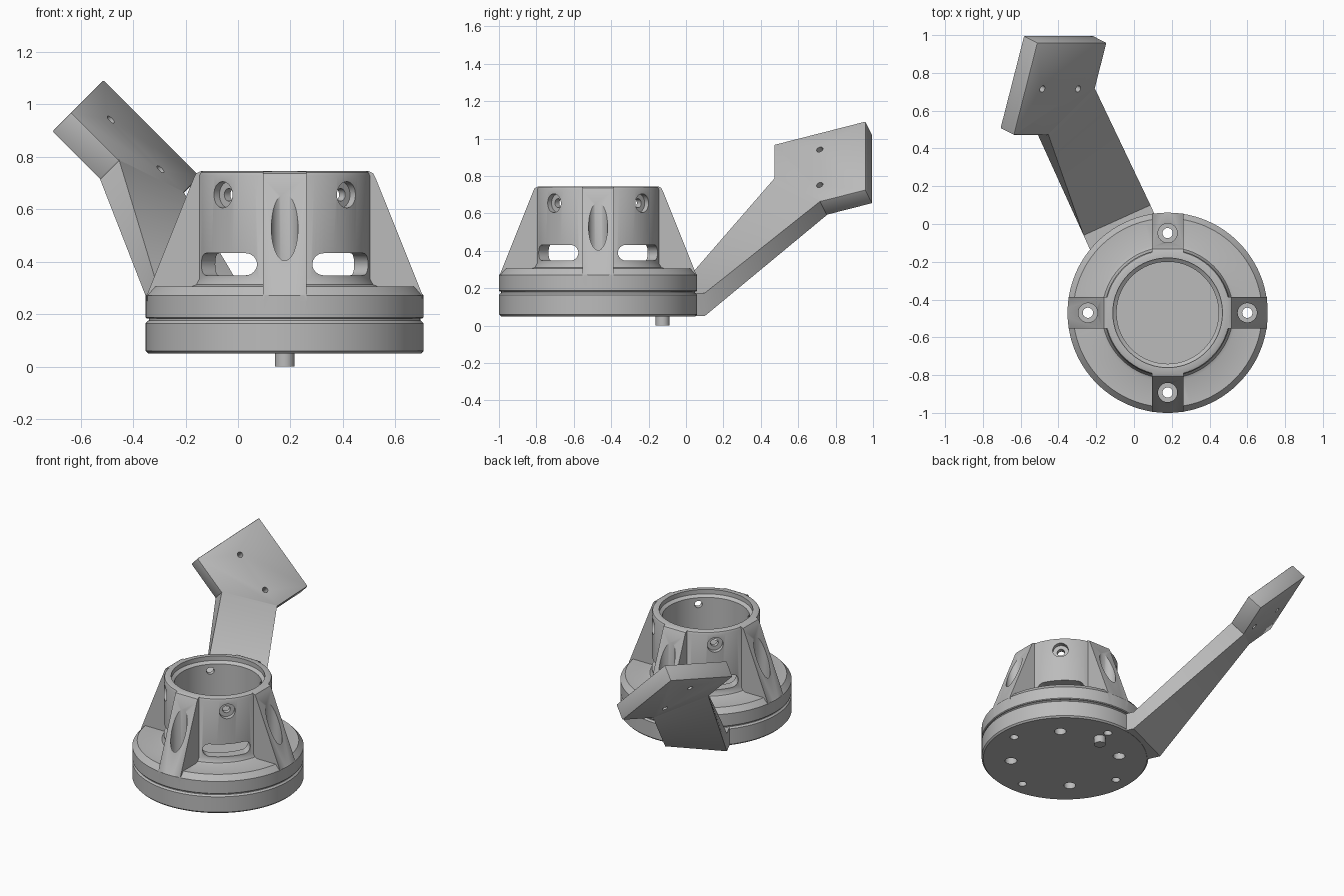
import bpy, bmesh, math
from mathutils import Matrix, Vector

if "Cube" in bpy.data.objects:
    bpy.data.objects.remove(bpy.data.objects["Cube"])

CENTRE = Vector((0.178, -0.47, 0))
UP = Vector((0, 0, 1))
grey = bpy.data.materials.new("plain grey")
grey.diffuse_color = (0.5, 0.5, 0.5, 1)
grey.use_nodes = True
grey.node_tree.nodes["Principled BSDF"].inputs["Base Color"].default_value = grey.diffuse_color


def make(name, bm):
    bmesh.ops.recalc_face_normals(bm, faces=bm.faces)
    me = bpy.data.meshes.new(name)
    bm.to_mesh(me)
    bm.free()
    me.materials.append(grey)
    ob = bpy.data.objects.new(name, me)
    bpy.context.collection.objects.link(ob)
    return ob


def frame(x, y, z, origin):
    m = Matrix((x, y, z)).transposed().to_4x4()
    m.translation = origin
    return m


def circle(r, n=40, cx=0.0, cy=0.0):
    return [(cx + r * math.cos(2 * math.pi * i / n), cy + r * math.sin(2 * math.pi * i / n)) for i in range(n)]


def stadium(half_len, r, n=16):
    pts = []
    for side, start in ((1, -math.pi / 2), (-1, math.pi / 2)):
        for i in range(n + 1):
            a = start + math.pi * i / n
            pts.append((side * (half_len - r) + r * math.cos(a), r * math.sin(a)))
    return pts


def prism(name, pts, z0, z1, m, bevel=0):
    """Extrude a 2D outline between two local heights."""
    bm = bmesh.new()
    rings = [[bm.verts.new((x, y, z)) for x, y in pts] for z in (z0, z1)]
    bm.faces.new(rings[0])
    bm.faces.new(rings[1])
    n = len(pts)
    for i in range(n):
        j = (i + 1) % n
        bm.faces.new((rings[0][i], rings[0][j], rings[1][j], rings[1][i]))
    if bevel:
        bmesh.ops.recalc_face_normals(bm, faces=bm.faces)
        bmesh.ops.bevel(bm, geom=bm.edges[:], offset=bevel, segments=2, profile=0.5, affect='EDGES')
    bm.transform(m)
    return make(name, bm)


def lathe(name, profile, steps=128):
    bm = bmesh.new()
    vs = [bm.verts.new((r, 0, z)) for r, z in profile]
    es = [bm.edges.new(p) for p in zip(vs, vs[1:])]
    bmesh.ops.spin(bm, geom=vs + es, cent=(0, 0, 0), axis=(0, 0, 1), angle=2 * math.pi, steps=steps)
    bmesh.ops.remove_doubles(bm, verts=bm.verts, dist=1e-5)
    bm.transform(Matrix.Translation(CENTRE))
    return make(name, bm)


def combine(ob, tools):
    """Apply (operation, object) booleans and discard the tools."""
    for op, tool in tools:
        mod = ob.modifiers.new("bool", 'BOOLEAN')
        mod.operation, mod.object, mod.solver = op, tool, 'EXACT'
    dg = bpy.context.evaluated_depsgraph_get()
    me = bpy.data.meshes.new_from_object(ob.evaluated_get(dg))
    ob.modifiers.clear()
    ob.data = me
    me.materials.clear()
    me.materials.append(grey)
    for _, tool in tools:
        bpy.data.objects.remove(tool)


def direction(deg):
    a = math.radians(deg)
    return Vector((math.cos(a), math.sin(a), 0))


upright = Matrix.Translation(CENTRE)

# Base disc with bolt holes and larger blind holes underneath
base = lathe("base_disc", [(0, .05), (.52, .05), (.53, .06), (.53, .165), (.52, .175), (0, .175)])
cuts = []
for k in range(4):
    d = direction(90 * k) * 0.422
    cuts.append(('DIFFERENCE', prism("cut", circle(.027, 32, d.x, d.y), -.1, 1, upright)))
    d = direction(90 * k + 45) * 0.345
    cuts.append(('DIFFERENCE', prism("cut", circle(.038, 32, d.x, d.y), -.1, .14, upright)))
combine(base, cuts)

# Locating pin
pin = prism("locating_pin", circle(.037, 32, 0, .345), 0, .06, upright)

# Socket: flange and hollow tower, four ribs, bolt recesses, slots and screw holes
socket = lathe("socket", [(0, .17), (.518, .17), (.518, .183), (.525, .183), (.53, .188), (.53, .27),
                          (.50, .305), (.365, .305), (.347, .312), (.335, .335), (.335, .728), (.33, .74),
                          (.318, .745), (.29, .745), (.29, .715), (.27, .70), (.27, .34), (0, .34)])
rib_side = [(.295, .25), (.524, .25), (.525, .274), (.347, .718), (.338, .736), (.322, .744), (.295, .744)]
tools, cuts = [], []
for k in range(4):
    r = direction(90 * k)
    tools.append(('UNION', prism("rib", rib_side, -.083, .083, frame(r, UP, r.cross(UP), CENTRE))))
    d = r * 0.422
    cuts.append(prism("cut", circle(.051, 40, d.x, d.y), .28, 1, upright))
    cuts.append(prism("cut", circle(.027, 32, d.x, d.y), -.1, 1, upright))
    r = direction(90 * k + 45)
    t = UP.cross(r)
    cuts.append(prism("cut", stadium(.15, .042), .2, .45, frame(t, UP, r, CENTRE + UP * .39)))
    m = frame(t, UP, r, CENTRE + UP * .655)
    cuts.append(prism("cut", circle(.05), .302, .45, m))
    cuts.append(prism("cut", circle(.024, 32), .2, .45, m))
combine(socket, tools + [('DIFFERENCE', c) for c in cuts])

# Tilted mounting plate with one corner cut where the arm joins, and two holes
u = Vector((.7071, 0, -.7071))
v = Vector((.24, .94, .24)).normalized()
n = u.cross(v).normalized()
H, T = .26, .109
pm = frame(u, v, n, Vector((-.39, .715, .847)))
plate = prism("mounting_plate", [(-H, -H), (0, -H), (H, 0), (H, H), (-H, H)], -T, 0, pm, bevel=.006)
combine(plate, [('DIFFERENCE', prism("cut", circle(.018, 24, s * .134, 0), -.3, .2, pm)) for s in (-1, 1)])

# Arm: a lofted bar from the base disc to the cut corner of the plate
left, right = Vector((-.267, -.06, 0)), Vector((.087, .1, 0))
back = Vector((.41, -.91, 0)) * .13


def base_section(shift):
    return [left + shift + UP * .174, right + shift + UP * .174, right + shift + UP * .051, left + shift + UP * .051]


def plate_section(s, inset):
    return [pm @ Vector(p) for p in ((-s, -H + s, -inset), (H - s, s, -inset),
                                     (H - s, s, inset - T), (-s, -H + s, inset - T))]


start, end = base_section(Vector()), plate_section(0, 0)
sections = [base_section(back)]
sections += [[a.lerp(b, i / 12) for a, b in zip(start, end)] for i in range(13)]
sections.append(plate_section(.02, .001))
bm = bmesh.new()
rings = [[bm.verts.new(p) for p in s] for s in sections]
for a, b in zip(rings, rings[1:]):
    for i in range(4):
        j = (i + 1) % 4
        bm.faces.new((a[i], a[j], b[j], b[i]))
bm.faces.new(rings[0])
bm.faces.new(rings[-1])
arm = make("arm", bm)

# Smooth shading with sharp edges kept
for ob in (base, pin, socket, plate, arm):
    bpy.ops.object.select_all(action='DESELECT')
    ob.select_set(True)
    bpy.context.view_layer.objects.active = ob
    bpy.ops.object.shade_smooth_by_angle(angle=math.radians(28))
